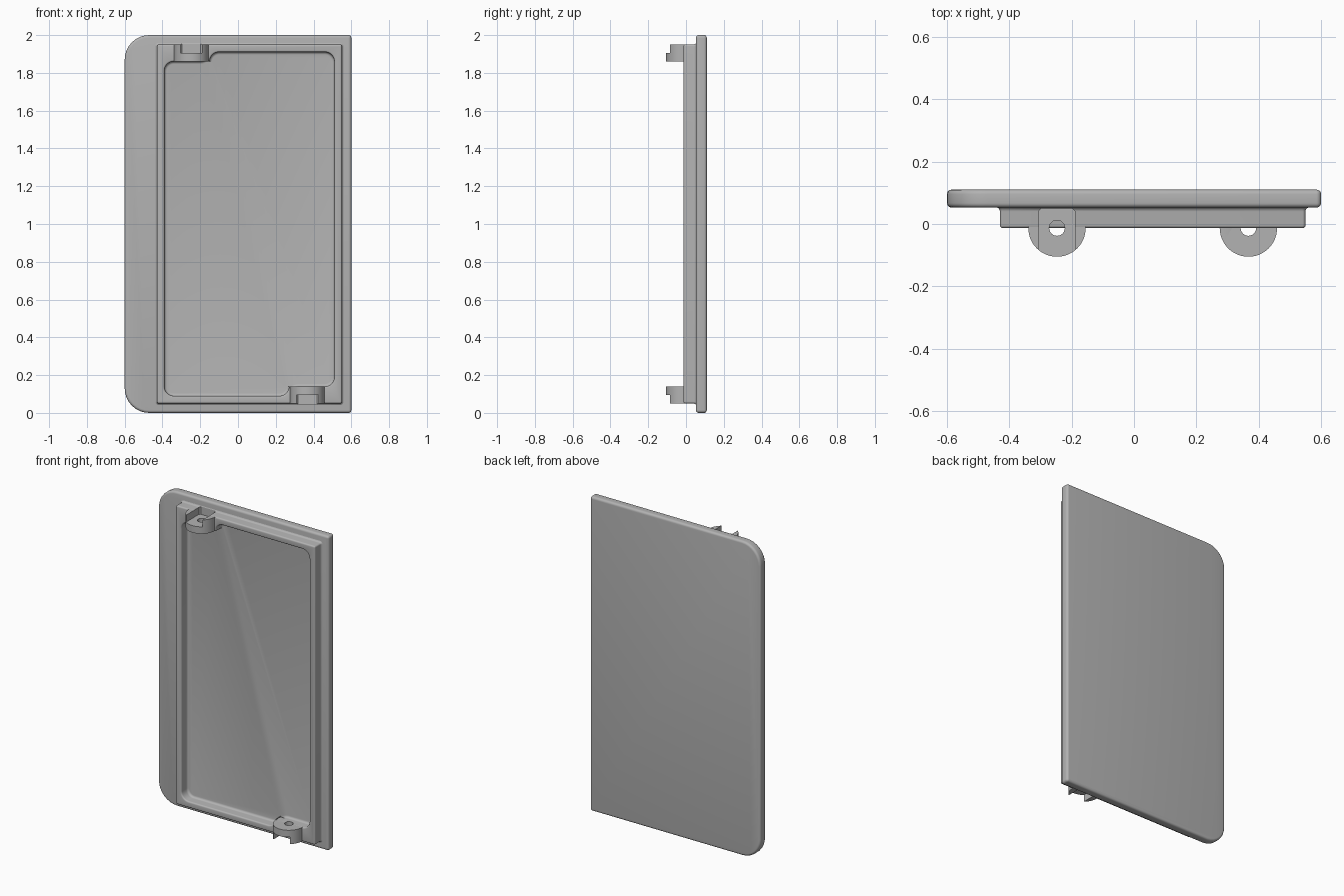
import bpy, bmesh, math

if "Cube" in bpy.data.objects:
    bpy.data.objects.remove(bpy.data.objects["Cube"])

grey = bpy.data.materials.new("plain_grey")
grey.diffuse_color = (0.45, 0.45, 0.45, 1)
grey.use_nodes = True
grey.node_tree.nodes["Principled BSDF"].inputs["Base Color"].default_value = grey.diffuse_color


def skin(name, rings):
    """Closed solid skinned through equal-length rings of points."""
    bm = bmesh.new()
    loops = [[bm.verts.new(p) for p in ring] for ring in rings]
    for a, b in zip(loops, loops[1:]):
        for i in range(len(a)):
            j = (i + 1) % len(a)
            bm.faces.new((a[i], a[j], b[j], b[i]))
    bm.faces.new(loops[0])
    bm.faces.new(loops[-1])
    bmesh.ops.recalc_face_normals(bm, faces=bm.faces)
    mesh = bpy.data.meshes.new(name)
    bm.to_mesh(mesh)
    bm.free()
    mesh.materials.append(grey)
    obj = bpy.data.objects.new(name, mesh)
    bpy.context.collection.objects.link(obj)
    return obj


def outline(corners, d, y, steps=8):
    """Right-angled (x, z, radius) outline, counter-clockwise, grown by d."""
    pts = []
    n = len(corners)
    for i, (x, z, r) in enumerate(corners):
        px, pz, _ = corners[i - 1]
        qx, qz, _ = corners[(i + 1) % n]
        l1, l2 = math.hypot(x - px, z - pz), math.hypot(qx - x, qz - z)
        n1 = ((z - pz) / l1, -(x - px) / l1)
        n2 = ((qz - z) / l2, -(qx - x) / l2)
        turn = 1 if n1[0] * n2[1] - n1[1] * n2[0] > 0 else -1
        r = max(r + d * turn, 0.001)
        cx = x + (d - turn * r) * (n1[0] + n2[0])
        cz = z + (d - turn * r) * (n1[1] + n2[1])
        for k in range(steps + 1):
            a = math.pi / 2 * k / steps
            c, s = turn * r * math.cos(a), turn * r * math.sin(a)
            pts.append((cx + c * n1[0] + s * n2[0], y, cz + c * n1[1] + s * n2[1]))
    return pts


def arc(d0, y0, r, a0, a1, steps=4):
    """Quarter arc of (growth, y) profile points."""
    angles = [math.radians(a0 + (a1 - a0) * k / steps) for k in range(steps + 1)]
    return [(d0 + r * math.cos(a), y0 + r * math.sin(a)) for a in angles]


def loft(name, corners, profile):
    return skin(name, [outline(corners, d, y) for d, y in profile])


def boolean(target, tool, operation):
    mod = target.modifiers.new("cut", 'BOOLEAN')
    mod.operation, mod.solver, mod.object = operation, 'EXACT', tool
    bpy.context.view_layer.objects.active = target
    bpy.ops.object.modifier_apply(modifier=mod.name)
    bpy.data.objects.remove(tool)


def turned(p):
    """Half turn about the middle of the frame."""
    return (0.12 - p[0], p[1], 2 - p[2])


def prism(name, plan, z0, z1, flip):
    rings = [[(x, y, z) for x, y in plan] for z in (z0, z1)]
    return skin(name, [[turned(p) for p in r] if flip else r for r in rings])


# Cover panel: large corners on the left, tight on the right
panel = loft("cover_panel",
             [(-0.6, 0, 0.13), (0.6, 0, 0.015), (0.6, 2, 0.015), (-0.6, 2, 0.13)],
             arc(-0.014, 0.067, 0.014, -90, 0) + arc(-0.014, 0.096, 0.014, 0, 90))

# Raised frame with a flared foot and a rounded rim
frame = loft("raised_frame",
             [(-0.43, 0.05, 0.01), (0.55, 0.05, 0.01), (0.55, 1.95, 0.01), (-0.43, 1.95, 0.01)],
             [(0.014, 0.06)] + arc(0.014, 0.04, 0.014, 90, 180)
             + arc(-0.009, -0.004, 0.009, 0, -90))

# Pocket, stepped around both lugs, with a filleted floor
pocket = loft("pocket_cutter",
              [(-0.39, 0.09, 0.05), (0.27, 0.09, 0.05), (0.27, 0.14, 0.05), (0.51, 0.14, 0.05),
               (0.51, 1.91, 0.05), (-0.15, 1.91, 0.05), (-0.15, 1.86, 0.05), (-0.39, 1.86, 0.05)],
              arc(-0.014, 0.036, 0.014, 90, 0) + arc(0.009, -0.004, 0.009, 180, 270)
              + [(0.009, -0.1)])
boolean(frame, pocket, 'DIFFERENCE')

# Hinge lugs: rounded ear, latch slot and pin hole
CX, CY, R = -0.247, -0.013, 0.092
ear = [(CX + R, 0.035), (CX - R, 0.035)] + [
    (CX + R * math.cos(a), CY + R * math.sin(a))
    for a in (math.pi * (1 + k / 24) for k in range(25))]
slot = [(-0.305, -0.2), (-0.19, -0.2), (-0.19, 0.042), (-0.198, 0.05),
        (-0.297, 0.05), (-0.305, 0.042)]
pin = [(CX + 0.025 * math.cos(k * math.pi / 12), CY + 0.025 * math.sin(k * math.pi / 12))
       for k in range(24)]
for flip in (False, True):
    boolean(frame, prism("lug", ear, 1.861, 1.949, flip), 'UNION')
    boolean(frame, prism("slot_cutter", slot, 1.905, 1.98, flip), 'DIFFERENCE')
    boolean(frame, prism("pin_cutter", pin, 1.8, 1.98, flip), 'DIFFERENCE')

# Smooth the fillets, keep the crisp edges
for obj in (panel, frame):
    bpy.ops.object.select_all(action='DESELECT')
    obj.select_set(True)
    bpy.context.view_layer.objects.active = obj
    bpy.ops.object.shade_smooth_by_angle(angle=math.radians(30))
